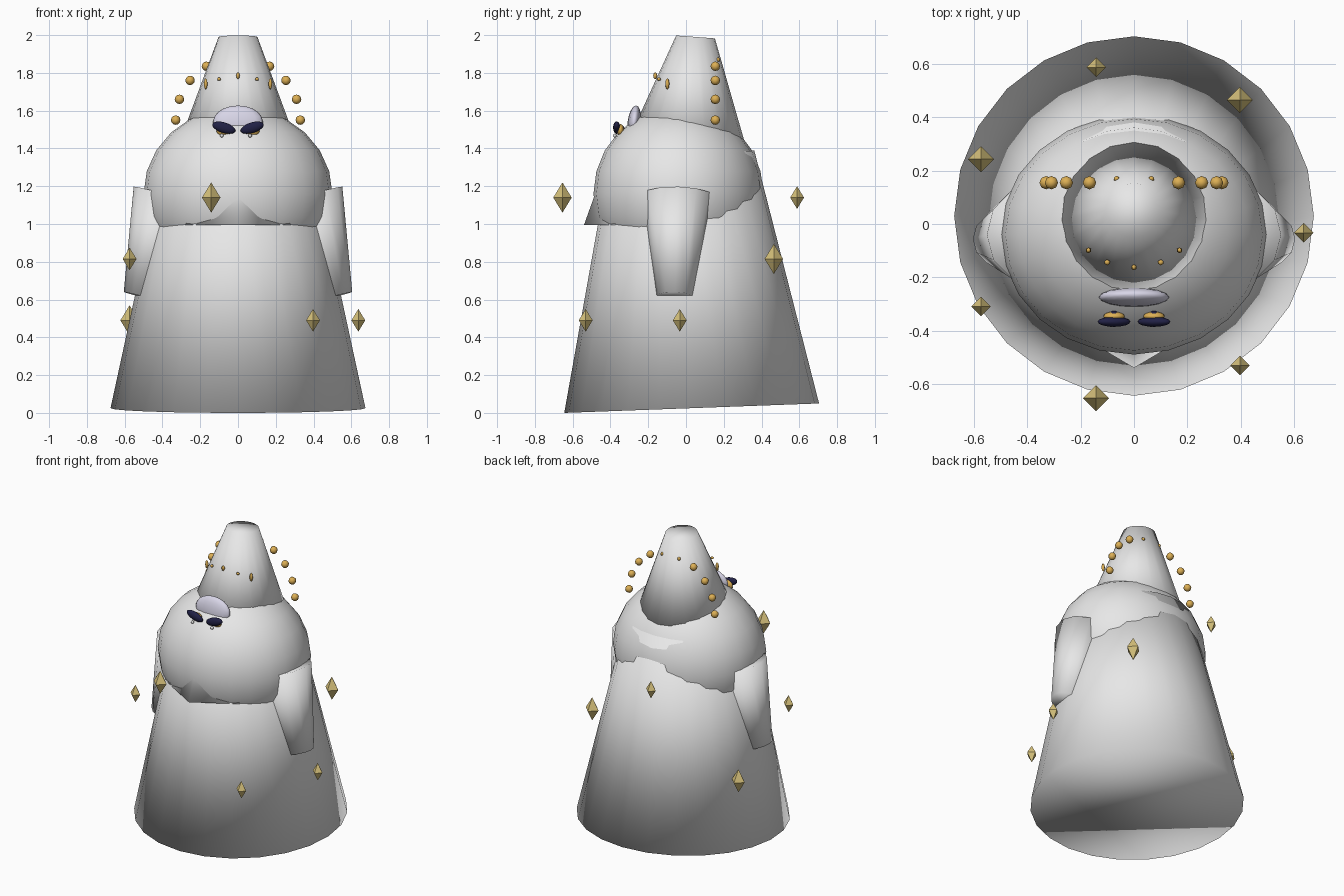
import bpy, bmesh
from math import sin, cos, pi, radians
from mathutils import Matrix, Euler

cube = bpy.data.objects.get("Cube")
if cube:
    bpy.data.objects.remove(cube, do_unlink=True)


def material(name, rgb):
    m = bpy.data.materials.new(name)
    m.use_nodes = True
    m.diffuse_color = (*rgb, 1)
    m.node_tree.nodes["Principled BSDF"].inputs["Base Color"].default_value = (*rgb, 1)
    return m


GREY = material("pale grey", (0.8, 0.8, 0.8))
LAVENDER = material("lavender", (0.72, 0.7, 0.84))
NAVY = material("dark navy", (0.015, 0.015, 0.06))
GOLD = material("warm gold", (0.72, 0.43, 0.09))
BRASS = material("soft brass", (0.68, 0.54, 0.2))
WHITE = material("white", (0.9, 0.9, 0.9))


def finish(name, bm, mat, loc, rot, scale, smooth):
    bm.transform(Matrix.LocRotScale(loc, Euler(rot), scale))
    bmesh.ops.recalc_face_normals(bm, faces=bm.faces)
    for f in bm.faces:
        f.smooth = smooth
    mesh = bpy.data.meshes.new(name)
    bm.to_mesh(mesh)
    bm.free()
    mesh.materials.append(mat)
    obj = bpy.data.objects.new(name, mesh)
    bpy.context.collection.objects.link(obj)
    return obj


def cone(name, mat, base, r1, r2, depth, sides, rot=(0, 0, 0), scale=(1, 1, 1)):
    """Tapered cylinder placed by the centre of its lower end."""
    bm = bmesh.new()
    bmesh.ops.create_cone(bm, cap_ends=True, segments=sides, radius1=r1, radius2=r2, depth=depth)
    bmesh.ops.translate(bm, vec=(0, 0, depth / 2), verts=bm.verts)
    return finish(name, bm, mat, base, rot, scale, True)


def ball(name, mat, loc, radii, rot=(0, 0, 0), u=16, v=10, smooth=True):
    bm = bmesh.new()
    bmesh.ops.create_uvsphere(bm, u_segments=u, v_segments=v, radius=1)
    return finish(name, bm, mat, loc, rot, radii, smooth)


# Robe, leaning slightly forward, with the round upper body on it
cone("robe", GREY, (0, 0.03, 0.025), 0.675, 0.382, 1.35, 24, rot=(0.037, 0, 0))
ball("upper_body", GREY, (0, -0.04, 1.16), (0.5, 0.45, 0.46), u=24, v=12)

# Hood, leaning back
cone("hood", GREY, (0, 0.006, 1.4), 0.322, 0.103, 0.592, 20, rot=(-0.075, 0, 0))

# Pointed chest flap
cone("chest_flap", GREY, (0, -0.375, 0.995), 0.28, 0, 0.46, 4, scale=(1, 0.59, 1))

# Sleeves
for side, s in (("left", 1), ("right", -1)):
    cone(f"{side}_sleeve", GREY, (s * 0.508, -0.057, 0.615), 0.1, 0.19, 0.553, 12,
         rot=(-0.03, -s * 0.255, 0))

# Forehead plate
ball("forehead_plate", LAVENDER, (0, -0.275, 1.54), (0.132, 0.034, 0.088),
     rot=(radians(-8), 0, 0))

# Eyes: heavy lids over gold irises with pupils and glints
for side, s in (("left", 1), ("right", -1)):
    ball(f"{side}_eyelid", NAVY, (s * 0.075, -0.367, 1.51), (0.064, 0.019, 0.028),
         rot=(0, -s * radians(17), 0))
    ball(f"{side}_iris", GOLD, (s * 0.075, -0.347, 1.497), (0.04, 0.018, 0.032))
    ball(f"{side}_pupil", NAVY, (s * 0.075, -0.347, 1.5), (0.02, 0.022, 0.026))
    ball(f"{side}_glint", WHITE, (s * 0.075 - 0.011, -0.377, 1.468), (0.01, 0.01, 0.01), u=8, v=6)

# Crown tips poking through the hood: angle from the front, radius, height, size
for a, r, z, h in ((0, 0.193, 1.785, 0.018), (30, 0.201, 1.767, 0.009),
                   (53, 0.214, 1.742, 0.03), (155, 0.154, 1.87, 0.012)):
    for s in ((1, -1) if a else (1,)):
        t = radians(a) * s
        ball("crown_tip", GOLD, (r * sin(t), 0.03 - r * cos(t), z), (0.011, 0.011, h),
             u=6, v=4)

# Bead arch around the hood
for x, z in ((0.33, 1.55), (0.31, 1.66), (0.254, 1.76), (0.167, 1.835)):
    for s in (1, -1):
        ball("bead", GOLD, (s * x, 0.155, z), (0.025, 0.025, 0.025), u=8, v=6)

# Ring of floating gems in three repeating heights and two sizes
for i in range(7):
    t = i * 2 * pi / 7
    h = 0.08 if i % 2 else 0.06
    ball("floating_gem", BRASS, (0.637 * cos(t), -0.033 + 0.637 * sin(t), 0.49 + 0.325 * (i % 3)),
         (h * 0.61, h * 0.61, h), u=4, v=2, smooth=False)
